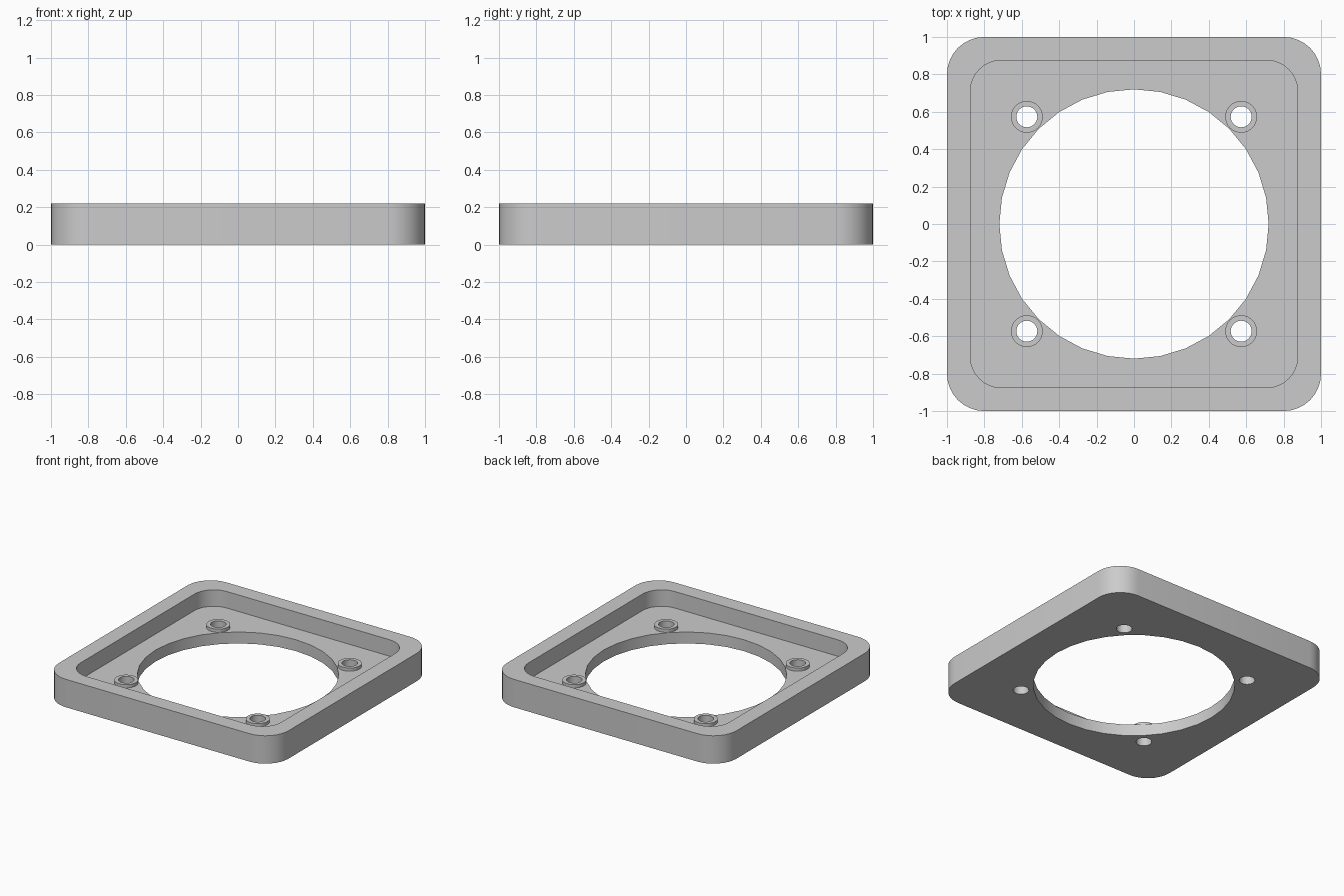
import bpy, bmesh, math

cube = bpy.data.objects.get("Cube")
if cube:
    bpy.data.objects.remove(cube, do_unlink=True)

HEIGHT, FLOOR, BOSS_TOP = 0.22, 0.09, 0.115
BOLT = 0.573

grey = bpy.data.materials.new("light grey")
grey.use_nodes = True
grey.diffuse_color = (0.6, 0.6, 0.6, 1)
grey.node_tree.nodes["Principled BSDF"].inputs["Base Color"].default_value = (0.6, 0.6, 0.6, 1)


def prism(name, outline, z0, z1):
    """Extrude a closed outline from z0 to z1."""
    bm = bmesh.new()
    face = bm.faces.new([bm.verts.new((x, y, z0)) for x, y in outline])
    top = bmesh.ops.extrude_face_region(bm, geom=[face])["geom"]
    bmesh.ops.translate(bm, vec=(0, 0, z1 - z0),
                        verts=[v for v in top if isinstance(v, bmesh.types.BMVert)])
    bmesh.ops.recalc_face_normals(bm, faces=bm.faces)
    mesh = bpy.data.meshes.new(name)
    bm.to_mesh(mesh)
    bm.free()
    mesh.materials.append(grey)
    obj = bpy.data.objects.new(name, mesh)
    bpy.context.collection.objects.link(obj)
    return obj


def circle(r, cx=0, cy=0, n=32):
    return [(cx + r * math.cos(math.tau * i / n), cy + r * math.sin(math.tau * i / n))
            for i in range(n)]


def rounded_square(half, r, steps=8):
    pts = []
    for k, (sx, sy) in enumerate([(1, 1), (-1, 1), (-1, -1), (1, -1)]):
        for i in range(steps + 1):
            a = math.pi / 2 * (k + i / steps)
            pts.append((sx * (half - r) + r * math.cos(a), sy * (half - r) + r * math.sin(a)))
    return pts


def combine(target, tool, operation):
    mod = target.modifiers.new("combine", "BOOLEAN")
    mod.operation, mod.solver, mod.object = operation, "EXACT", tool
    bpy.ops.object.select_all(action="DESELECT")
    bpy.context.view_layer.objects.active = target
    target.select_set(True)
    bpy.ops.object.modifier_apply(modifier=mod.name)
    bpy.data.objects.remove(tool, do_unlink=True)


# Rounded tray with a raised rim and a large round opening
frame = prism("mounting_frame", rounded_square(1.0, 0.2), 0, HEIGHT)
combine(frame, prism("recess_cutter", rounded_square(0.875, 0.165), FLOOR, HEIGHT + 0.1),
        "DIFFERENCE")
combine(frame, prism("opening_cutter", circle(0.72), -0.1, HEIGHT), "DIFFERENCE")

# Four raised bosses with through holes
for sx in (-1, 1):
    for sy in (-1, 1):
        x, y = sx * BOLT, sy * BOLT
        combine(frame, prism("screw_boss", circle(0.085, x, y), FLOOR / 2, BOSS_TOP), "UNION")
        combine(frame, prism("hole_cutter", circle(0.056, x, y), -0.1, HEIGHT), "DIFFERENCE")

bpy.ops.object.shade_smooth_by_angle(angle=math.radians(30))
